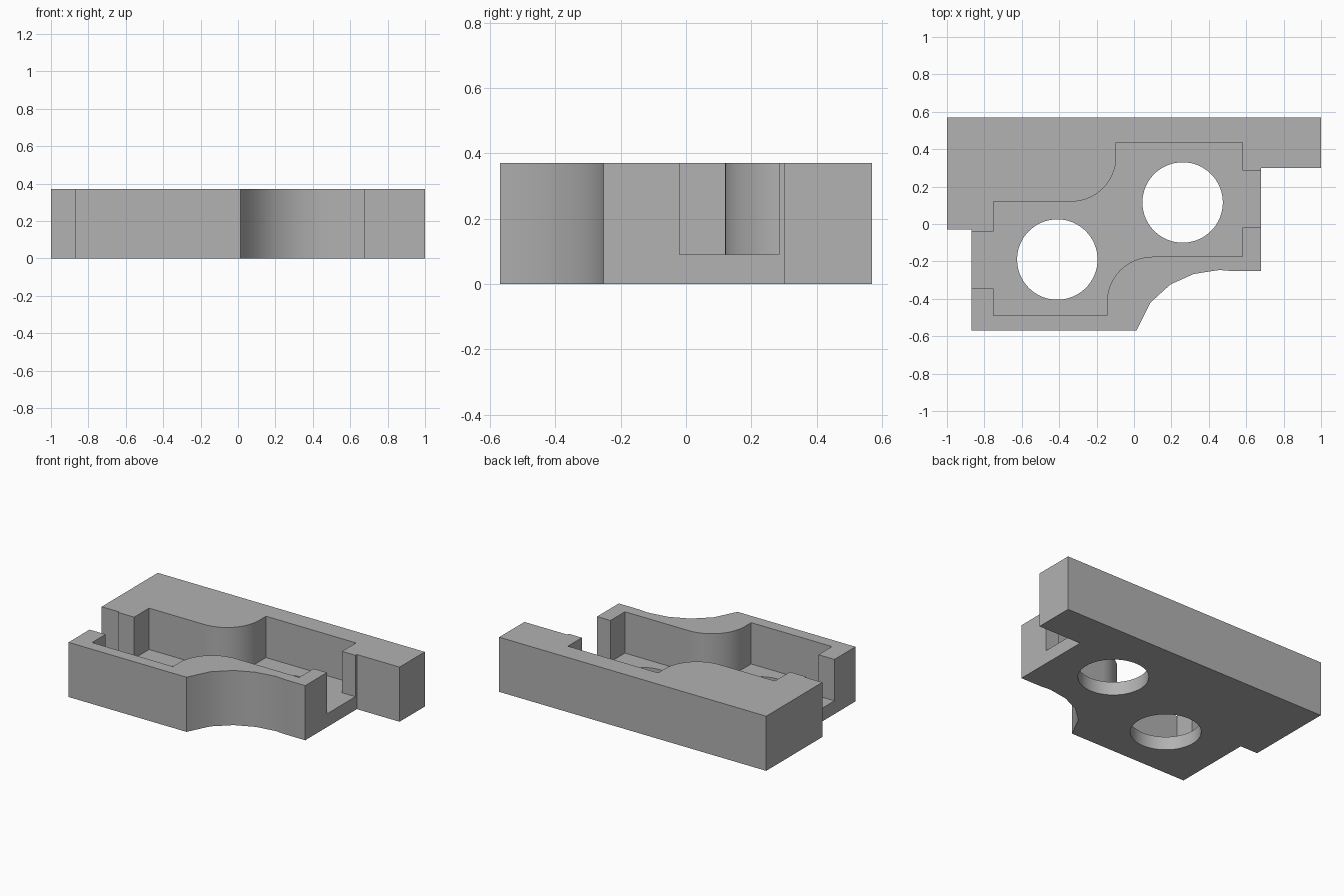
import bpy, bmesh, math

if "Cube" in bpy.data.objects:
    bpy.data.objects.remove(bpy.data.objects["Cube"], do_unlink=True)

HEIGHT, FLOOR, HOLE_R = 0.37, 0.09, 0.215

grey = bpy.data.materials.new("plain grey")
grey.use_nodes = True
colour = (0.445, 0.445, 0.445, 1)
grey.diffuse_color = colour
grey.node_tree.nodes["Principled BSDF"].inputs["Base Color"].default_value = colour


def arc(cx, cy, r, start, end, steps=20):
    angles = [math.radians(start + (end - start) * i / steps) for i in range(steps + 1)]
    return [(cx + r * math.cos(a), cy + r * math.sin(a)) for a in angles]


def prism(name, outline, z0, z1):
    bm = bmesh.new()
    base = bm.faces.new([bm.verts.new((x, y, z0)) for x, y in outline])
    top = bmesh.ops.extrude_face_region(bm, geom=[base])["geom"]
    verts = [g for g in top if isinstance(g, bmesh.types.BMVert)]
    bmesh.ops.translate(bm, verts=verts, vec=(0, 0, z1 - z0))
    bmesh.ops.recalc_face_normals(bm, faces=bm.faces)
    mesh = bpy.data.meshes.new(name)
    bm.to_mesh(mesh)
    bm.free()
    mesh.materials.append(grey)
    obj = bpy.data.objects.new(name, mesh)
    bpy.context.collection.objects.link(obj)
    return obj


# Solid body: long rear bar, stepped front block and scooped front corner
body = prism("housing_body", [
    (-1, 0.57), (-1, -0.03), (-0.87, -0.03), (-0.87, -0.57),
    (0.013, -0.57), (0.088, -0.42), (0.195, -0.323), (0.318, -0.268),
    (0.39, -0.256), (0.457, -0.246), (0.53, -0.252), (0.68, -0.252),
    (0.68, 0.3), (1, 0.3), (1, 0.57)], 0, HEIGHT)

# Pocket with rounded inner corners, open through both ends
pocket = prism("pocket_cutter",
    [(-0.95, -0.345), (-0.75, -0.345), (-0.75, -0.49), (-0.145, -0.49)]
    + arc(0.1, -0.42, 0.245, 180, 90)
    + [(0.58, -0.175), (0.58, -0.02), (0.8, -0.02), (0.8, 0.285),
       (0.58, 0.285), (0.58, 0.435), (-0.095, 0.435)]
    + arc(-0.335, 0.36, 0.24, 0, -90)
    + [(-0.75, 0.12), (-0.75, -0.04), (-0.95, -0.04)], FLOOR, HEIGHT + 0.2)

# Two round holes through the floor
cutters = [pocket]
for side, x, y in (("right", -0.41, -0.19), ("left", 0.26, 0.115)):
    cutters.append(prism(side + "_hole_cutter", arc(x, y, HOLE_R, 0, 360, 64)[:-1], -0.2, 0.25))

bpy.context.view_layer.objects.active = body
body.select_set(True)
for cutter in cutters:
    mod = body.modifiers.new(cutter.name, "BOOLEAN")
    mod.operation = "DIFFERENCE"
    mod.solver = "EXACT"
    mod.object = cutter
    bpy.ops.object.modifier_apply(modifier=mod.name)
    bpy.data.objects.remove(cutter, do_unlink=True)

bpy.ops.object.shade_smooth_by_angle(angle=math.radians(30))
